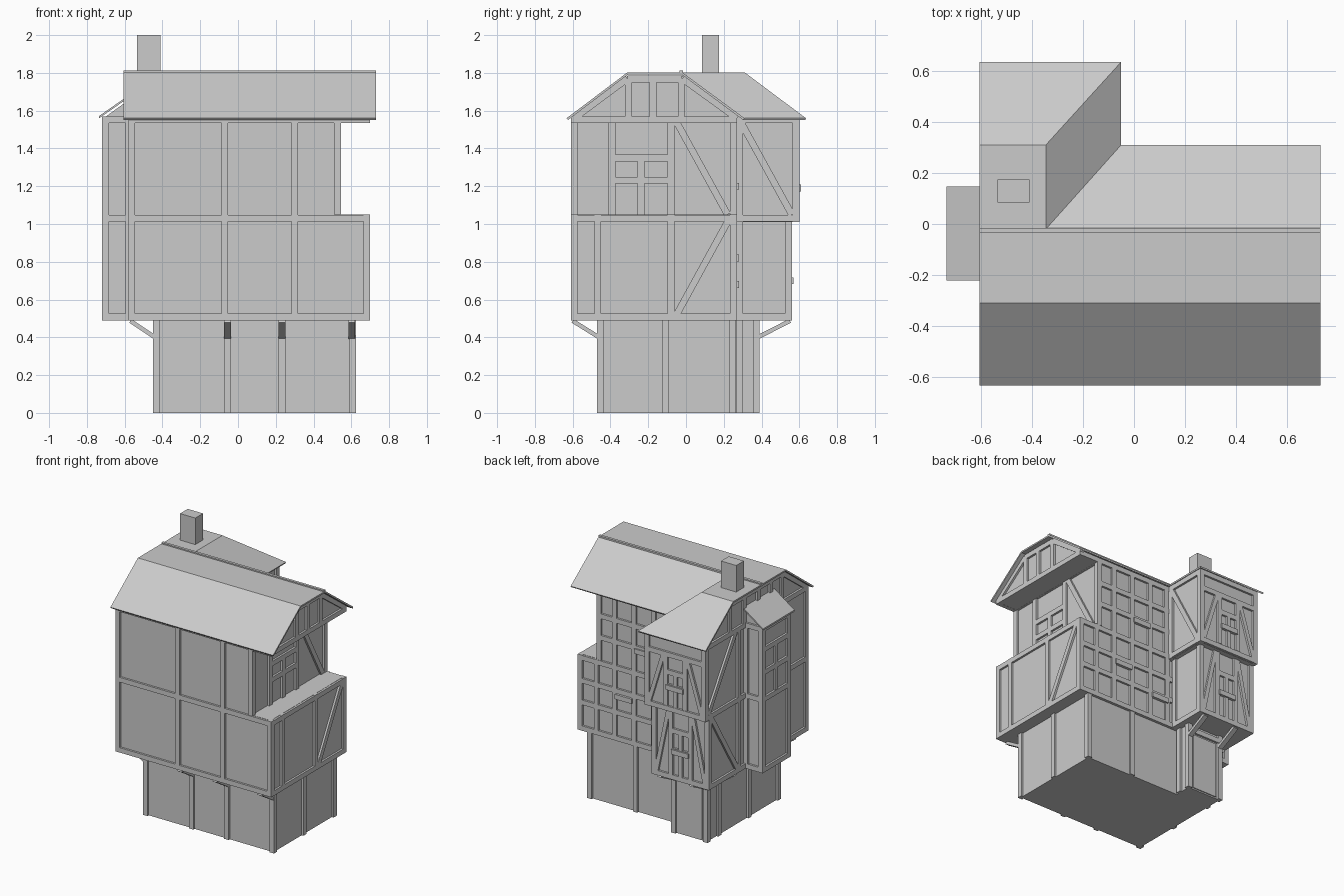
import bpy, bmesh
from mathutils import Vector

if "Cube" in bpy.data.objects:
    bpy.data.objects.remove(bpy.data.objects["Cube"])

W = 0.036      # timber width
INSET = 0.015  # plaster set back behind timber faces


def finish(bm, name):
    bmesh.ops.recalc_face_normals(bm, faces=bm.faces)
    me = bpy.data.meshes.new(name)
    bm.to_mesh(me)
    bm.free()
    ob = bpy.data.objects.new(name, me)
    bpy.context.collection.objects.link(ob)
    return ob


def hull(name, pts):
    bm = bmesh.new()
    vs = [bm.verts.new(p) for p in pts]
    bmesh.ops.convex_hull(bm, input=vs)
    bmesh.ops.dissolve_limit(bm, angle_limit=0.01, verts=bm.verts, edges=bm.edges)
    return finish(bm, name)


def block(name, x0, x1, y0, y1, z0, z1):
    return hull(name, [(x, y, z) for x in (x0, x1) for y in (y0, y1) for z in (z0, z1)])


def timbers(name, wall, beams, depth=0.03):
    """Beams (u0, z0, u1, z1[, width]) lying in a wall plane (axis, position, outward sign)."""
    axis, pos, sign = wall
    bm = bmesh.new()
    for b in beams:
        p, q = Vector(b[:2]), Vector(b[2:4])
        w = b[4] if len(b) > 4 else W
        d = (q - p).normalized()
        n = Vector((-d.y, d.x)) * w / 2
        rings = []
        for off in (0, -sign * depth):
            ring = []
            for c in (p + n, p - n, q - n, q + n):
                co = (pos + off, c.x, c.y) if axis == 'x' else (c.x, pos + off, c.y)
                ring.append(bm.verts.new(co))
            rings.append(ring)
        bm.faces.new(rings[0])
        bm.faces.new(rings[1])
        for i in range(4):
            j = (i + 1) % 4
            bm.faces.new((rings[0][i], rings[0][j], rings[1][j], rings[1][i]))
    return finish(bm, name)


def posts(us, z0, z1):
    return [(u, z0, u, z1) for u in us]


def rails(zs, u0, u1):
    return [(u0, z, u1, z) for z in zs]


def ends(u0, u1):
    return [u0 + W / 2, u1 - W / 2]


def window(c, z0, z1, half=0.09):
    """Two-light window with posts running the height of the storey."""
    m = z0 + (z1 - z0) * 0.38
    h = z0 + (z1 - z0) * 0.66
    return posts([c - half, c + half], z0, z1) + rails([m, h], c - half, c + half) + [(c, z0, c, h, 0.03)]


# plaster bodies of each storey
i = INSET
block("ground_walls", -.45 + i, .625 - i, -.47 + i, .265 - i, 0, .49)
block("ground_wing_walls", -.45 + i, -.15 - i, .2, .39 - i, 0, .49)
block("middle_walls", -.58 + i, .70 - i, -.61 + i, .27 - i, .49, 1.05)
block("middle_wing_walls", -.58 + i, -.11 - i, .2, .56 - i, .49, 1.05)
block("upper_walls", -.58 + i, .545 - i, -.61 + i, .27 - i, 1.05, 1.57)
block("upper_wing_walls", -.58 + i, -.08 - i, .2, .60 - i, 1.01, 1.57)
block("bay_walls", -.72 + i, -.55, -.2 + i, .13 - i, .49, 1.57)

# ground storey posts
timbers("ground_front_posts", ('y', -.47, -1), posts([-.432, -.055, .233, .607], 0, .49))
timbers("ground_right_posts", ('x', .625, 1), posts([-.452, -.107, .247], 0, .49))
timbers("ground_left_posts", ('x', -.45, -1), posts([-.452, -.107, .247, .372], 0, .49))
timbers("ground_back_posts", ('y', .265, 1), posts([.233, .607], 0, .49))
timbers("ground_wing_side_posts", ('x', -.15, 1), posts([.285, .372], 0, .49))
timbers("door_frame", ('y', .39, 1), posts([-.432, -.168], 0, .49) + rails([.45], -.45, -.15))
block("door", -.40, -.20, .37, .382, .01, .42)

# middle storey timber frame
LO, TOP = .508, 1.03
lv = [LO, TOP]
timbers("middle_front_frame", ('y', -.61, -1),
        rails(lv, -.58, .70) + posts(ends(-.58, .70) + [-.07, .30], .49, 1.05))
timbers("middle_right_frame", ('x', .70, 1),
        rails(lv, -.61, .27) + posts(ends(-.61, .27) + [-.467, -.08], .49, 1.05)
        + [(-.05, .52, .225, 1.02)])
timbers("middle_left_frame", ('x', -.58, -1),
        rails(lv, -.61, .56) + posts(ends(-.61, .56) + [-.22, .20], .49, 1.05)
        + [(.53, 1.02, .22, .52)])
timbers("middle_back_frame", ('y', .27, 1),
        rails(lv + [.70, .86], -.11, .70) + posts([.682, .55, .40, .24, .08, -.07], .49, 1.05))
timbers("middle_wing_side_frame", ('x', -.11, 1),
        rails(lv, .26, .56) + posts([.285, .542], .49, 1.05))
timbers("middle_wing_back_frame", ('y', .56, 1),
        rails(lv, -.58, -.11) + posts(ends(-.58, -.11), .49, 1.05) + window(-.345, LO, TOP, .08)
        + [(-.545, .52, -.44, 1.02, .03), (-.145, .52, -.25, 1.02, .03)])

# upper storey timber frame
HI = 1.552
timbers("upper_front_frame", ('y', -.61, -1),
        rails([HI], -.58, .70) + posts(ends(-.58, .545) + [-.07, .30], 1.05, 1.57))
timbers("upper_right_frame", ('x', .545, 1),
        rails([HI, 1.35, 1.232], -.39, -.08) + rails([HI], -.61, .27)
        + posts(ends(-.61, .27) + [-.392, -.08], 1.05, 1.57)
        + [(-.238, 1.05, -.238, 1.35), (-.05, 1.54, .22, 1.05)])
timbers("upper_left_frame", ('x', -.58, -1),
        rails([HI, 1.03], -.61, .60) + posts(ends(-.61, .60) + [-.22, .20], 1.01, 1.57)
        + [(.24, 1.54, .56, 1.05)])
timbers("upper_back_frame", ('y', .27, 1),
        rails([HI, 1.22, 1.38], -.08, .545) + posts([.527, .40, .24, .08, -.06], 1.05, 1.57))
timbers("upper_wing_side_frame", ('x', -.08, 1),
        rails([HI, 1.03], .26, .60) + posts([.285, .582], 1.01, 1.57) + [(.29, 1.54, .56, 1.05)])
timbers("upper_wing_back_frame", ('y', .60, 1),
        rails([HI, 1.03], -.58, -.08) + posts(ends(-.58, -.08), 1.01, 1.57)
        + rails([1.43], -.58, -.08) + window(-.33, 1.05, 1.43, .08)
        + [(-.545, 1.05, -.43, 1.42, .03), (-.115, 1.05, -.23, 1.42, .03)])

# window sills on the back
for n, (x, y, z) in enumerate([(.32, .27, .82), (.0, .27, .68), (-.345, .56, .70), (.16, .27, 1.20), (-.33, .60, 1.19)]):
    block("sill_%d" % n, x - .07, x + .07, y - .01, y + .01, z - .018, z + .018)

# projecting bay on the left side
bay_lv = [LO, TOP, HI]
timbers("bay_front_frame", ('x', -.72, -1),
        rails(bay_lv + [1.23, 1.40], -.2, .13) + posts(ends(-.2, .13), .49, 1.57)
        + [(-.035, 1.05, -.035, 1.40)])
for label, y, s in (("near", -.2, -1), ("far", .13, 1)):
    timbers("bay_%s_side_frame" % label, ('y', y, s),
            rails(bay_lv, -.72, -.58) + posts(ends(-.72, -.56), .49, 1.57))
hull("bay_gablet", [(x, y, z) for y in (-.185, .115)
                    for x, z in ((-.705, 1.565), (-.56, 1.565), (-.56, 1.67))])
hull("bay_roof", [(x, y, z + t) for y in (-.222, .147) for t in (0, .012)
                  for x, z in ((-.735, 1.56), (-.57, 1.675))])

# attic solids under the roof
hull("attic_main", [(x, y, z) for x in (-.565, .685) for y, z in
                    ((-.61, 1.535), (-.61, 1.56), (-.31, 1.783), (-.02, 1.783), (.27, 1.57), (.27, 1.535))])
hull("attic_wing", [(x, y, 1.565) for x in (-.565, -.095) for y in (0, .585)]
     + [(x, y, 1.783) for x in (-.565, -.345) for y in (0, .305)])

# gable timbers
gable_posts = posts([-.305, -.175, -.025], 1.55, 1.77)
timbers("right_gable_frame", ('x', .70, 1),
        rails([HI], -.61, .27) + rails([1.768], -.31, -.02) + gable_posts
        + [(-.60, 1.555, -.31, 1.77), (-.02, 1.77, .27, 1.56)])
timbers("left_gable_frame", ('x', -.58, -1),
        rails([1.768], -.31, .31) + gable_posts + posts([.14, .305], 1.55, 1.77)
        + [(-.60, 1.555, -.31, 1.77), (.31, 1.77, .59, 1.56)])

# flat-topped main roof joined to the hipped wing roof
e, r = 1.56, 1.803
rv = [(-.605, -.632, e), (.73, -.632, e), (.73, -.31, r), (-.605, -.31, r),
      (.73, -.02, r), (-.345, -.02, r), (-.605, -.02, r), (.73, .31, e), (-.05, .31, e),
      (-.605, .31, r), (-.345, .31, r), (-.05, .635, e), (-.605, .635, e)]
rf = [(0, 1, 2, 3), (3, 2, 4, 5, 6), (5, 4, 7, 8), (6, 5, 10, 9), (9, 10, 11, 12), (10, 5, 8, 11)]
me = bpy.data.meshes.new("roof")
me.from_pydata(rv, [], rf)
roof = bpy.data.objects.new("roof", me)
bpy.context.collection.objects.link(roof)
sol = roof.modifiers.new("thickness", 'SOLIDIFY')
sol.thickness, sol.offset = 0.012, -1
block("ridge_cap", -.605, .73, -.035, -.015, 1.80, 1.812)

# chimney
block("chimney", -.535, -.41, .085, .175, 1.78, 2.0)

# jetty brackets
for n, x in enumerate((-.055, .233, .602)):
    timbers("front_bracket_%d" % n, ('x', x + .018, 1), [(-.60, .487, -.46, .40, .022)], .036)
for n, x in enumerate((-.43, -.168)):
    timbers("back_bracket_%d" % n, ('x', x + .018, 1), [(.55, .487, .38, .40, .022)], .036)
for n, y in enumerate((-.452, -.107, .247)):
    timbers("left_bracket_%d" % n, ('y', y + .018, 1), [(-.57, .487, -.44, .40, .022)], .036)
